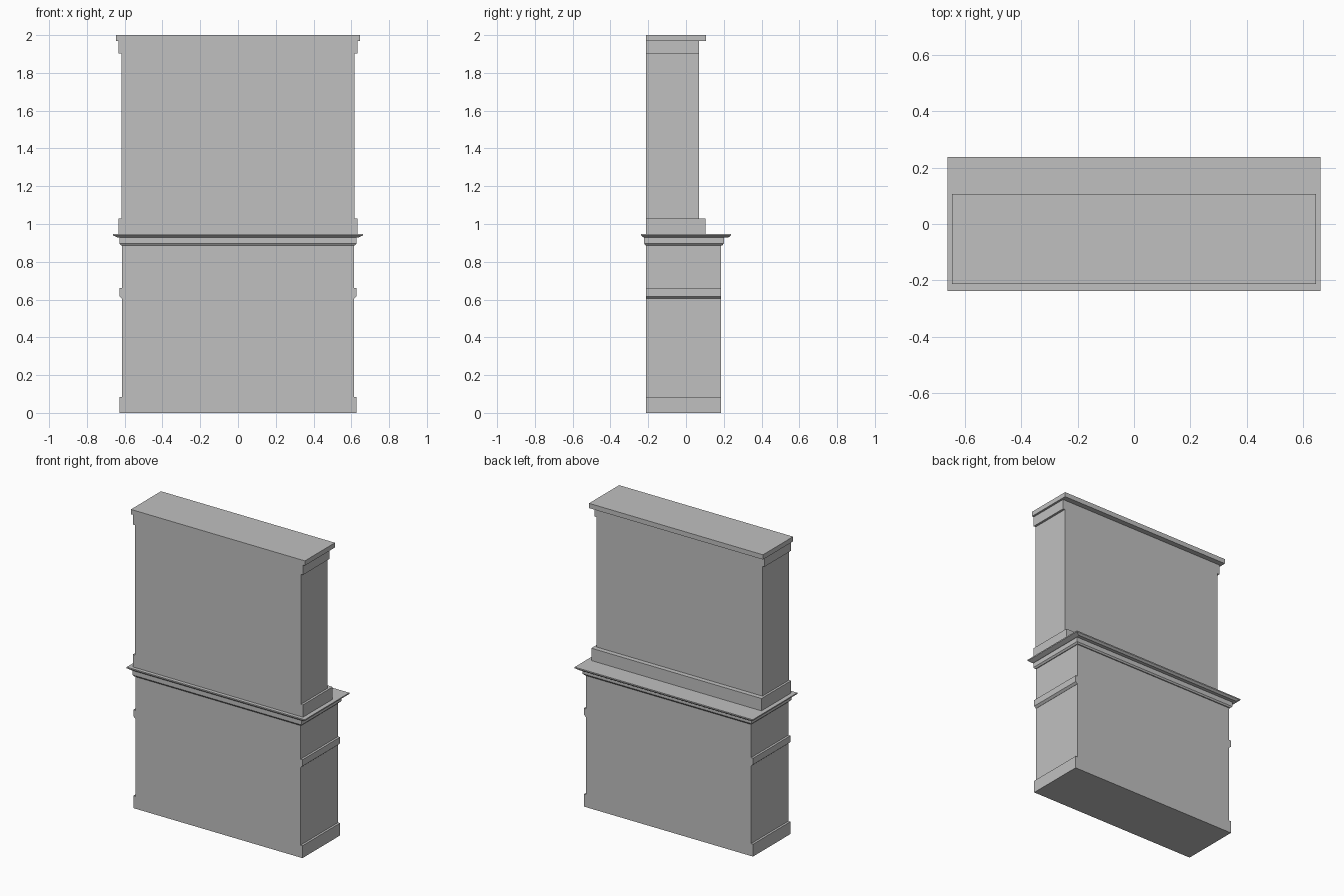
import bpy

cube = bpy.data.objects.get("Cube")
if cube:
    bpy.data.objects.remove(cube, do_unlink=True)

# Single plain grey finish
grey = bpy.data.materials.new("plain_grey")
grey.use_nodes = True
colour = (0.53, 0.53, 0.53, 1)
grey.diffuse_color = colour
grey.node_tree.nodes["Principled BSDF"].inputs["Base Color"].default_value = colour


def block(name, half, y0, y1, z0, z1, slope=0.0, inset_x=0.0, inset_y=0.0):
    """Box centred on x; its bottom edge can slope inwards over a height."""
    rings = [(half, y0, y1, z1)]
    if slope:
        rings.append((half, y0, y1, z0 + slope))
    rings.append((half - inset_x, y0 + inset_y, y1 - inset_y, z0))
    verts = []
    for h, a, b, z in rings:
        verts += [(-h, a, z), (h, a, z), (h, b, z), (-h, b, z)]
    last = 4 * (len(rings) - 1)
    faces = [(0, 1, 2, 3), (last + 3, last + 2, last + 1, last)]
    for r in range(0, last, 4):
        for i in range(4):
            j = (i + 1) % 4
            faces.append((r + i, r + 4 + i, r + 4 + j, r + j))
    mesh = bpy.data.meshes.new(name)
    mesh.from_pydata(verts, [], faces)
    mesh.materials.append(grey)
    obj = bpy.data.objects.new(name, mesh)
    bpy.context.collection.objects.link(obj)
    return obj


FRONT = -0.213
LOW_BACK = 0.186
UP_BACK = 0.07

# Lower cabinet with skirting and waist rail
block("lower_body", 0.613, FRONT, LOW_BACK, 0, 0.93)
block("lower_skirting", 0.628, FRONT, LOW_BACK, 0, 0.083)
block("waist_rail", 0.628, FRONT, LOW_BACK, 0.605, 0.66, slope=0.012, inset_x=0.014)

# Frieze and overhanging counter
block("counter_frieze", 0.628, -0.222, 0.2, 0.887, 0.93, slope=0.01, inset_x=0.01, inset_y=0.007)
block("counter_top", 0.661, -0.237, 0.237, 0.928, 0.947, slope=0.011, inset_x=0.026, inset_y=0.013)

# Upper cabinet with plinth, frieze and cornice
block("upper_body", 0.617, FRONT, UP_BACK, 0.947, 1.97)
block("upper_plinth", 0.632, FRONT, 0.102, 0.947, 1.03)
block("upper_frieze", 0.632, FRONT, UP_BACK, 1.902, 1.97)
block("cornice", 0.646, FRONT, 0.106, 1.968, 2.0)
